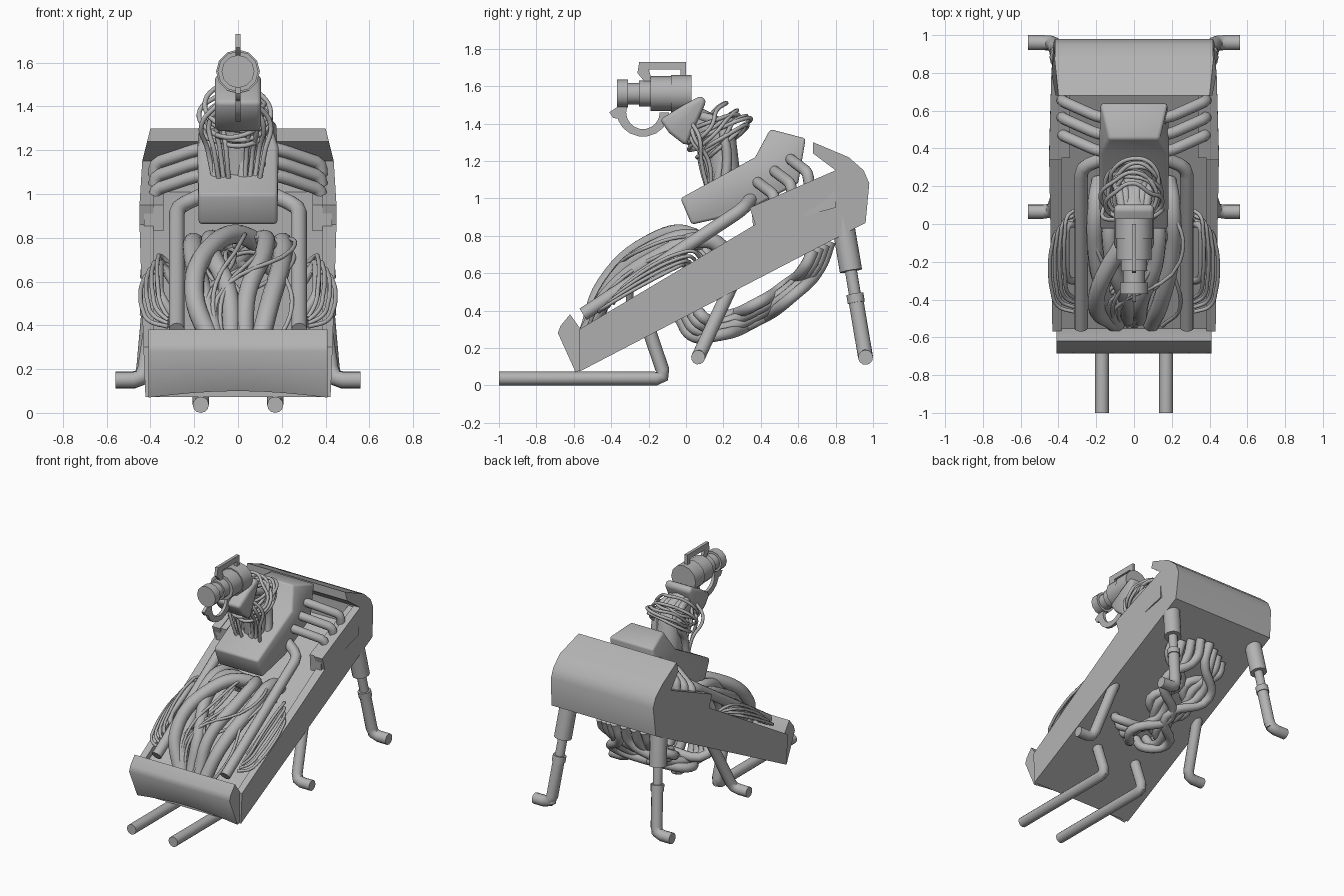
import bpy, bmesh, random
from math import sin, cos, pi, radians
from mathutils import Vector

random.seed(4)
cube = bpy.data.objects.get("Cube")
if cube:
    bpy.data.objects.remove(cube)

shade = .45
grey = bpy.data.materials.new("plain_grey")
grey.use_nodes = True
grey.diffuse_color = (shade, shade, shade, 1)
grey.node_tree.nodes["Principled BSDF"].inputs["Base Color"].default_value = grey.diffuse_color


def finish(name, bm):
    """Turn a bmesh into a grey, smoothly shaded object."""
    bmesh.ops.recalc_face_normals(bm, faces=bm.faces)
    mesh = bpy.data.meshes.new(name)
    bm.to_mesh(mesh)
    bm.free()
    mesh.materials.append(grey)
    part = bpy.data.objects.new(name, mesh)
    bpy.context.collection.objects.link(part)
    bpy.ops.object.select_all(action="DESELECT")
    part.select_set(True)
    bpy.context.view_layer.objects.active = part
    bpy.ops.object.shade_smooth_by_angle(angle=radians(50))


def slab(name, outline, width, inner=None, side=1, bevel=0, cuts=1, sag=0):
    """Stretch a side outline of (y, z) points across x; width may be a rule of y and z."""
    bm = bmesh.new()
    rings = []
    for cut in range(cuts + 1):
        t = cut / cuts
        ring = []
        for y, z in outline:
            outer = width(y, z) if callable(width) else width
            start = -outer if inner is None else inner
            x = start + (outer - start) * t
            lift = sag * sin(pi * t) if z < .2 else 0
            ring.append(bm.verts.new((side * x, y, z + lift)))
        rings.append(ring)
    for near, far in zip(rings, rings[1:]):
        for j in range(len(outline)):
            bm.faces.new((near[j - 1], near[j], far[j], far[j - 1]))
    bm.faces.new(rings[0])
    bm.faces.new(rings[-1])
    bmesh.ops.recalc_face_normals(bm, faces=bm.faces)
    if bevel:
        sharp = [edge for edge in bm.edges if edge.calc_face_angle(0) > .6]
        bmesh.ops.bevel(bm, geom=sharp, offset=bevel, segments=2, affect="EDGES", profile=.5)
    finish(name, bm)


def tube(name, points, radius, side=1, soft=False, closed=False):
    """Sweep a circle along straight runs, or along a soft curve."""
    curve = bpy.data.curves.new(name, "CURVE")
    curve.dimensions = "3D"
    curve.bevel_depth = radius
    curve.bevel_resolution = 4
    curve.use_fill_caps = True
    curve.resolution_u = 6
    spline = curve.splines.new("BEZIER" if soft else "POLY")
    nodes = spline.bezier_points if soft else spline.points
    nodes.add(len(points) - 1)
    for node, (x, y, z) in zip(nodes, points):
        if soft:
            node.co = (x * side, y, z)
            node.handle_left_type = node.handle_right_type = "AUTO"
        else:
            node.co = (x * side, y, z, 1)
    spline.use_cyclic_u = closed
    helper = bpy.data.objects.new(name, curve)
    bpy.context.collection.objects.link(helper)
    graph = bpy.context.evaluated_depsgraph_get()
    swept = helper.evaluated_get(graph).to_mesh()
    bm = bmesh.new()
    bm.from_mesh(swept)
    bpy.data.objects.remove(helper)
    bmesh.ops.remove_doubles(bm, verts=bm.verts, dist=.0005)
    finish(name, bm)


def rounded(points, reach=.05):
    """Replace every corner of a path with a short bend."""
    path = [Vector(p) for p in points]
    result = [path[0]]
    for before, corner, after in zip(path, path[1:], path[2:]):
        start = corner + (before - corner).normalized() * reach
        end = corner + (after - corner).normalized() * reach
        middle = (start + end + corner * 2) / 4
        result += [start, middle, end]
    return result + [path[-1]]


def arch(xs, middle, reach, base, height):
    """Path that leaves a sloping line, bows away from it and comes back."""
    path = []
    for i, x in enumerate(xs):
        angle = pi * i / (len(xs) - 1)
        y = middle - reach * cos(angle)
        path.append((x, y, base(y) + height * sin(angle)))
    return path


def belly_line(y):
    return .37 + .52 * y


def rim_line(y):
    return .65 + .55 * y


def deck_line(y):
    return rim_line(y) - .08


def hull_width(y, z):
    return min(.45, .42 + .04 * z) - .25 * max(0, z - 1.1) - .4 * max(0, y - .9)


def console_width(y, z):
    return .18 - .4 * max(0, z - .4 * y - 1.07)


def wander(amount):
    return random.uniform(-amount, amount)


# Tray body: floor, bowed front lip and rear hood
front, back = -.57, .96
hood_outline = [(back, belly_line(back)), (.98, 1.08), (.95, 1.15), (.87, 1.22), (.68, 1.3), (.68, 1.24), (.8, 1.15)]
slab("tray_floor", [(front, belly_line(front)), (back, belly_line(back)),
                    (.9, deck_line(.9)), (front, deck_line(front))], .385)
slab("front_lip", [(-.62, .38), (-.67, .32), (-.685, .28), (-.59, .07), (-.5, .11), (front, .31)],
     .41, cuts=8, sag=.03)
slab("rear_hood", hood_outline + [(.8, .9)], .385)

for side, label in ((1, "left"), (-1, "right")):
    # Side walls with the raised rear blocks
    wall_outline = [(front, .3), (front, belly_line(front))] + hood_outline + [(.34, .95), (.37, .86)]
    slab(label + "_side_wall", wall_outline, hull_width, inner=.385, side=side)
    slab(label + "_rear_block", [(.35, .95), (.36, .83), (.8, .95), (.8, 1.14)], .43, inner=.34, side=side)

    # Rigid pipes on the tray
    tube(label + "_long_pipe", rounded([(.28, -.55, .38), (.28, .3, .94), (.15, .35, 1)]), .036, side)
    tube(label + "_short_pipe", rounded([(.3, 0, .6), (.36, 0, .7), (.36, -.3, .54), (.3, -.3, .45)]), .02, side)
    for i in range(3):
        y, z = .57 - .09 * i, 1.2 - .06 * i
        pipe = [(.1, y - .02, z + .02), (.2, y, z), (.38, y + .08, z - .06), (.38, y + .1, z - .2)]
        tube(f"{label}_cross_pipe_{i}", rounded(pipe, .03), .03, side)

    # Thin cable bundle bulging beside each long pipe
    for i in range(4):
        gap = .025 * i
        xs = [.32 + (.05 + gap) * sin(pi * step / 6) ** .6 for step in range(7)]
        tube(f"{label}_side_cable_{i}", arch(xs, -.16 - gap, .23, rim_line, .09 - gap), .01, side, soft=True)

    # Front and middle legs with bent feet
    tube(label + "_front_leg", rounded([(.17, -.22, .36), (.17, -.11, .037), (.17, -1, .037)]), .037, side)
    ankle = Vector((.43, .065, .15))
    tube(label + "_middle_leg", rounded([(.37, .25, .55), ankle, (.56, .065, .15)]), .038, side)

    # Telescopic rear leg
    hip, ankle = Vector((.36, .83, .92)), Vector((.43, .96, .15))
    tube(label + "_rear_leg_sleeve", [hip, hip.lerp(ankle, .4)], .06, side)
    tube(label + "_rear_leg_rod", [hip, ankle], .032, side)
    tube(label + "_rear_leg_foot", rounded([hip.lerp(ankle, .56), ankle, (.56, .96, .15)]), .04, side)
    tube(label + "_rear_leg_collar", [hip.lerp(ankle, .56), hip.lerp(ankle, .62)], .046, side)

    # Thick hoses arching out of the tray
    tube(label + "_outer_hose", arch((.09, .14, .2, .2, .18), -.15, .38, deck_line, .2), .045, side, soft=True)
    tube(label + "_inner_hose", arch((.03, .04, .12, .1, -.05), -.17, .33, deck_line, .26), .042, side, soft=True)

    # Hoses hanging under the belly, crossing each other
    for i in range(4):
        x = .04 + .06 * i
        xs = (x, x + .02, .2 - x, x - .06, .24 - x, x, x)
        depth = -.22 + .03 * i
        tube(f"{label}_belly_hose_{i}", arch(xs, .37, .4 - .03 * i, belly_line, depth), .032, side, soft=True)

# Arched hose across the tray and loose cables over it
tube("arched_hose", arch((-.1, -.2, -.12, .05, .18), -.2, .33, deck_line, .3), .045, soft=True)
for i in range(12):
    start, end = wander(.25), wander(.25)
    xs = (start * .7, start + wander(.05), end + wander(.05), end, start)
    tube(f"tray_cable_{i}", arch(xs, -.2, .34, deck_line, .24 + wander(.06)), .01, soft=True)

# Central console with a narrowed top
slab("console", [(-.03, 1), (.03, .86), (.3, .92), (.6, 1.08), (.64, 1.32), (.45, 1.37), (.37, 1.22)],
     console_width, bevel=.015)

# Neck core and the hoses that feed it
tube("neck_core", rounded([(0, 0, 1.43), (0, .18, 1.34), (0, .22, 1)]), .085)
for i in range(6):
    x = -.1 + .04 * i
    sway = .03 * (i % 3)
    tube(f"neck_hose_{i}", [(x, .13 + sway, 1), (x, .16 + sway, 1.2), (x, .21, 1.3),
                            (x * .8, .18, 1.4), (x * .6, .08, 1.44)], .026, soft=True)

# Cables wound loosely around the neck
for i in range(8):
    tilt = wander(1)
    across = Vector((1, 0, tilt * .3)) * (.13 + wander(.03))
    along = Vector((0, .7 + tilt * .3, .7 - tilt * .3)) * (.15 + wander(.03))
    middle = Vector((0, .12 + .014 * i, 1.4 - .014 * i))
    turn = [pi * step / 4 for step in range(8)]
    loop = [middle + across * cos(a) + along * sin(a) + Vector((wander(.02), wander(.02), 0)) for a in turn]
    tube(f"neck_loop_{i}", loop, .011, soft=True, closed=True)

# Cables drooping from the neck onto the console
for i in range(8):
    x = (.04 + .014 * i) * (-1) ** i
    tube(f"neck_cable_{i}", [(x * .6, .02, 1.42), (x * 1.2, .05 + wander(.03), 1.32),
                             (x, .1 + wander(.03), 1.2), (x * .7, .13, 1)], .011, soft=True)
slab("neck_bracket", [(-.14, 1.42), (-.09, 1.35), (0, 1.28), (.11, 1.52), (.08, 1.55), (-.03, 1.49)],
     .105, bevel=.02)

# Head: stepped drums along y
drums = {"lens": (-.37, -.31, .075), "waist": (-.32, -.22, .058), "collar": (-.25, -.18, .07),
         "barrel": (-.19, -.07, .093), "rear_drum": (-.08, .03, .1)}
for name, (start, end, radius) in drums.items():
    tube("head_" + name, [(0, start, 1.56), (0, end, 1.56)], radius)

# Flat handle above the head and curved guard below it
plate = .011
slab("head_handle", [(-.2, 1.6), (-.26, 1.67), (-.25, 1.73), (0, 1.73), (0, 1.6), (-.03, 1.6), (-.03, 1.69),
                     (-.2, 1.69), (-.17, 1.6)], plate)
sweep = [radians(160 + 20 * step) for step in range(11)]
outer_arc = [(-.23 + .14 * cos(a), 1.46 + .13 * sin(a)) for a in sweep]
inner_arc = [(-.23 + .09 * cos(a), 1.46 + .09 * sin(a)) for a in reversed(sweep)]
slab("head_guard", outer_arc + inner_arc, plate)
slab("guard_spur", [(-.35, 1.5), (-.41, 1.46), (-.39, 1.43), (-.33, 1.42)], plate)
